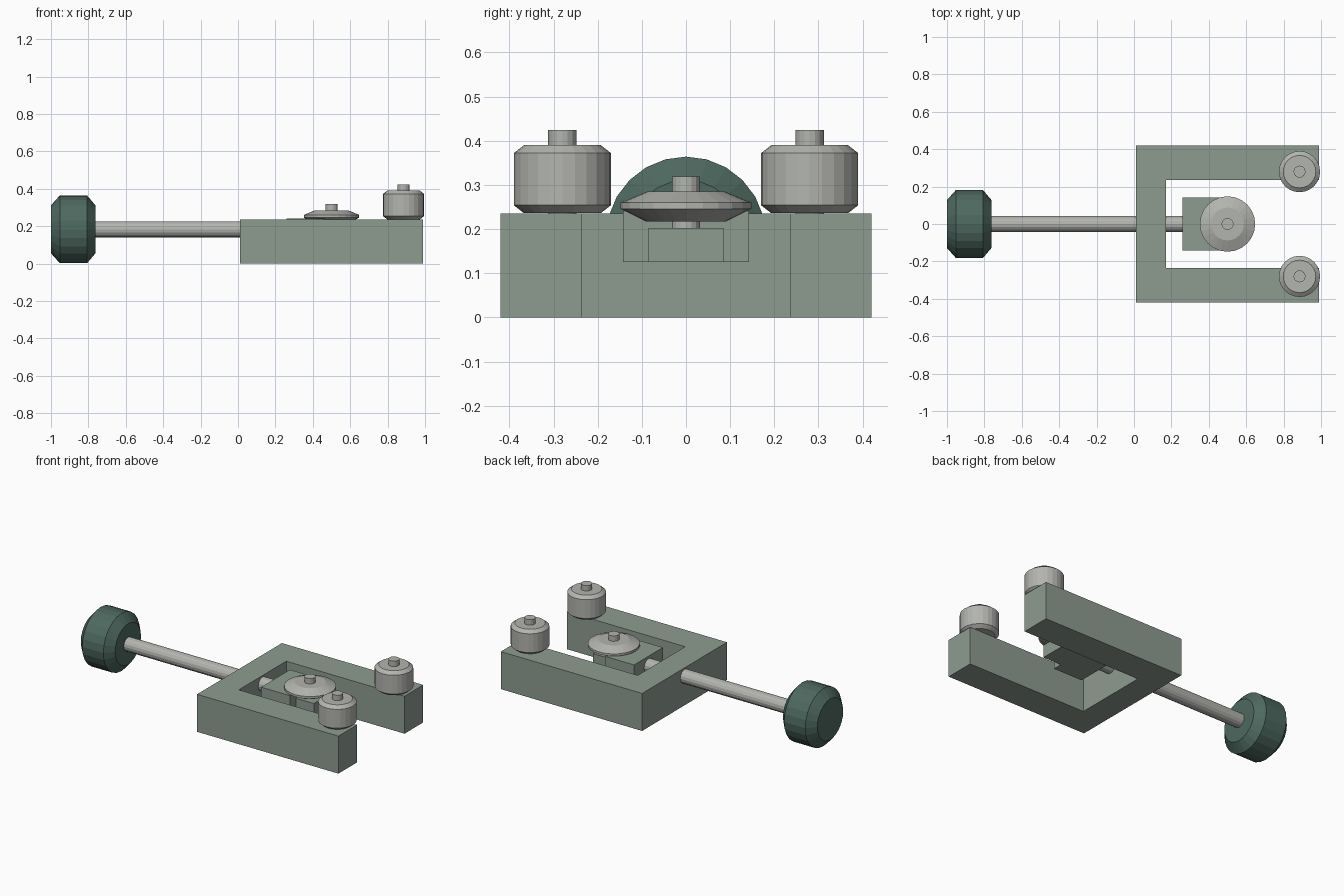
import bpy, bmesh
from math import cos, sin, pi

if "Cube" in bpy.data.objects:
    bpy.data.objects.remove(bpy.data.objects["Cube"])


def material(name, rgb):
    m = bpy.data.materials.new(name)
    m.diffuse_color = (*rgb, 1)
    m.use_nodes = True
    m.node_tree.nodes["Principled BSDF"].inputs["Base Color"].default_value = m.diffuse_color
    return m


GREEN = material("painted_green", (0.27, 0.33, 0.28))
DARK = material("dark_green", (0.075, 0.14, 0.115))
STEEL = material("steel", (0.45, 0.46, 0.43))


def finish(name, bm, mat):
    bmesh.ops.recalc_face_normals(bm, faces=bm.faces[:])
    me = bpy.data.meshes.new(name)
    bm.to_mesh(me)
    bm.free()
    ob = bpy.data.objects.new(name, me)
    me.materials.append(mat)
    bpy.context.collection.objects.link(ob)
    return ob


def prism(name, outline, z0, z1, mat):
    """Extrude a flat outline from z0 to z1."""
    bm = bmesh.new()
    face = bm.faces.new([bm.verts.new((x, y, z0)) for x, y in outline])
    ext = bmesh.ops.extrude_face_region(bm, geom=[face])["geom"]
    top = [v for v in ext if isinstance(v, bmesh.types.BMVert)]
    bmesh.ops.translate(bm, verts=top, vec=(0, 0, z1 - z0))
    return finish(name, bm, mat)


def box(name, x0, x1, half_y, z0, z1, mat):
    return prism(name, [(x0, -half_y), (x1, -half_y), (x1, half_y), (x0, half_y)], z0, z1, mat)


def turned(name, profile, mat, place, sides=24, along_x=False):
    """Closed solid of revolution from (radius, height) points."""
    bm = bmesh.new()
    rings = []
    for r, h in profile:
        ring = []
        for i in range(sides):
            a = 2 * pi * i / sides
            c, s = r * cos(a), r * sin(a)
            ring.append(bm.verts.new((h, s, c) if along_x else (c, s, h)))
        rings.append(ring)
    for low, high in zip(rings, rings[1:]):
        for i in range(sides):
            j = (i + 1) % sides
            bm.faces.new((low[i], low[j], high[j], high[i]))
    bm.faces.new(rings[0])
    bm.faces.new(rings[-1])
    ob = finish(name, bm, mat)
    ob.location = place
    return ob


# U-shaped frame
prism("frame", [(0.01, -0.42), (0.99, -0.42), (0.99, -0.235), (0.17, -0.235),
                (0.17, 0.235), (0.99, 0.235), (0.99, 0.42), (0.01, 0.42)], 0, 0.235, GREEN)

# Sliding block with a lower tongue that carries the cutting wheel
box("slider_block", 0.26, 0.46, 0.143, 0.125, 0.241, GREEN)
box("slider_tongue", 0.46, 0.585, 0.085, 0.125, 0.203, GREEN)

# Feed screw and hand knob
turned("feed_rod", [(0.043, -0.78), (0.043, 0.27)], STEEL, (0, 0, 0.183), 16, True)
turned("hand_knob", [(0.128, -1), (0.181, -0.953), (0.181, -0.807), (0.128, -0.762)],
       DARK, (0, 0, 0.183), 24, True)

# Cutting wheel and its axle
turned("cutting_wheel", [(0.09, 0.217), (0.148, 0.246), (0.148, 0.26), (0.088, 0.285)],
       STEEL, (0.5, 0, 0))
turned("wheel_axle", [(0.032, 0.2), (0.032, 0.319)], STEEL, (0.5, 0, 0), 16)

# Pair of guide rollers with pins
for side, y in (("front", -0.28), ("back", 0.28)):
    turned(side + "_roller", [(0.087, 0.236), (0.11, 0.254), (0.11, 0.372), (0.087, 0.39)],
           STEEL, (0.885, y, 0))
    turned(side + "_roller_pin", [(0.032, 0.22), (0.032, 0.424)], STEEL, (0.885, y, 0), 16)
